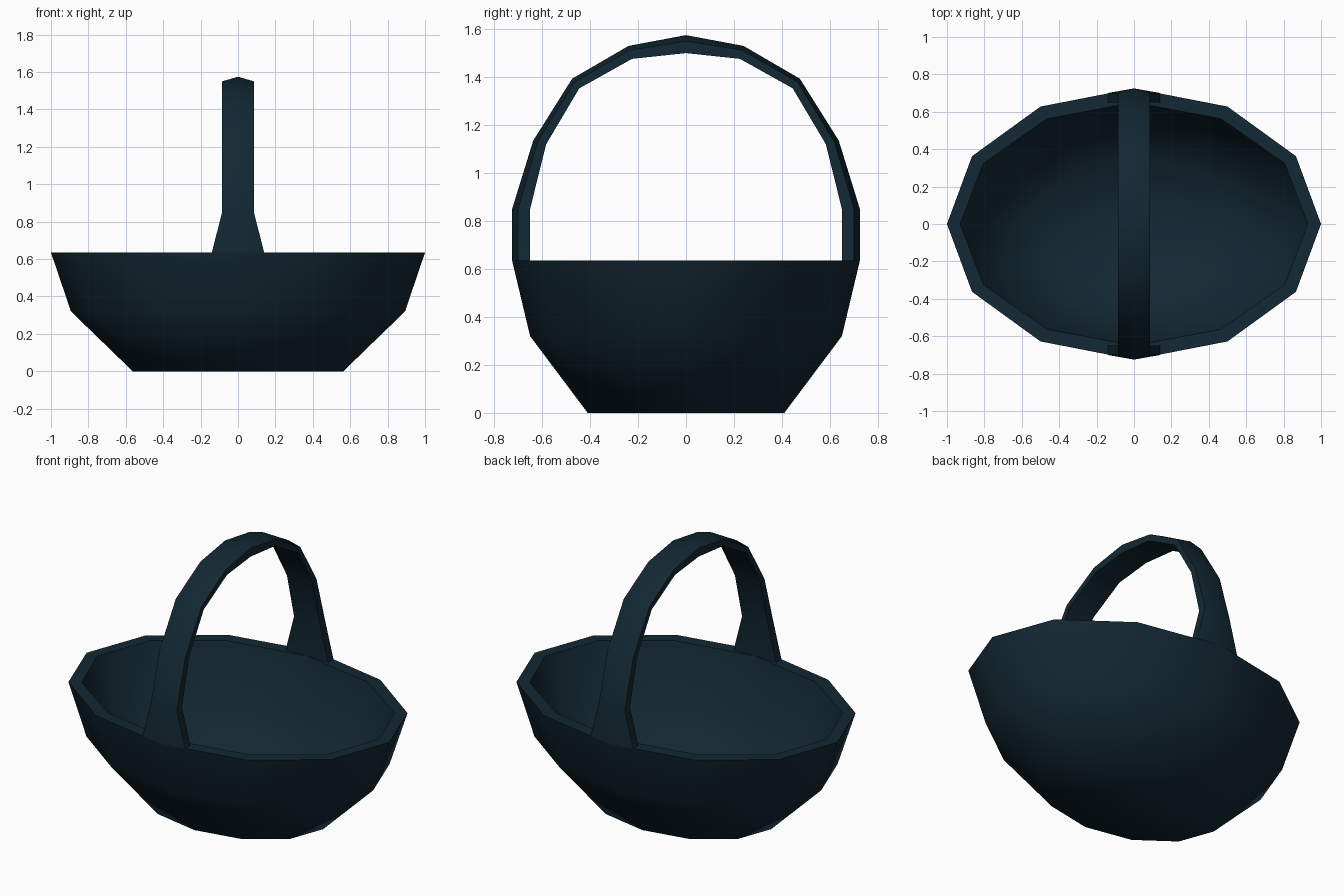
import bpy, bmesh, math

if "Cube" in bpy.data.objects:
    bpy.data.objects.remove(bpy.data.objects["Cube"])

teal = bpy.data.materials.new("dark teal")
teal.diffuse_color = (0.006, 0.021, 0.033, 1)
teal.use_nodes = True
teal.node_tree.nodes["Principled BSDF"].inputs["Base Color"].default_value = teal.diffuse_color


def loft(name, rings, close_ends):
    """Skin a list of closed rings with quads."""
    bm = bmesh.new()
    loops = [[bm.verts.new(p) for p in ring] for ring in rings]
    for a, b in zip(loops, loops[1:]):
        n = len(a)
        for i in range(n):
            j = (i + 1) % n
            bm.faces.new((a[i], a[j], b[j], b[i]))
    if close_ends:
        bm.faces.new(loops[0])
        bm.faces.new(loops[-1])
    bmesh.ops.recalc_face_normals(bm, faces=bm.faces)
    mesh = bpy.data.meshes.new(name)
    bm.to_mesh(mesh)
    bm.free()
    mesh.materials.append(teal)
    obj = bpy.data.objects.new(name, mesh)
    bpy.context.collection.objects.link(obj)
    bpy.context.view_layer.objects.active = obj
    obj.select_set(True)
    bpy.ops.object.shade_smooth_by_angle(angle=math.radians(60))
    obj.select_set(False)
    return obj


# Basket bowl: 12-sided oval, outer wall up, over the rim, inner wall down
def oval(rx, ry, z):
    return [(rx * math.cos(math.tau * i / 12), ry * math.sin(math.tau * i / 12), z)
            for i in range(12)]


bowl = [(0.563, 0.41, 0), (0.893, 0.65, 0.32), (1.0, 0.725, 0.635),
        (0.93, 0.65, 0.635), (0.82, 0.58, 0.34), (0.52, 0.37, 0.06)]
loft("basket_bowl", [oval(*r) for r in bowl], True)

# Handle: arched band with a ridged outer face, flared where it meets the rim
# half profile: outer y, outer z, inner y, inner z, half width
half = [(0.725, 0.635, 0.65, 0.635, 0.14),
        (0.725, 0.85, 0.65, 0.85, 0.085),
        (0.637, 1.135, 0.583, 1.12, 0.085),
        (0.475, 1.393, 0.445, 1.353, 0.085),
        (0.24, 1.53, 0.225, 1.476, 0.085),
        (0.0, 1.575, 0.0, 1.5, 0.085)]
path = half + [(-oy, oz, -iy, iz, w) for oy, oz, iy, iz, w in half[-2::-1]]


def section(oy, oz, iy, iz, w):
    sy, sz = oy + (iy - oy) * 0.33, oz + (iz - oz) * 0.33
    return [(0, oy, oz), (w, sy, sz), (w, iy, iz), (-w, iy, iz), (-w, sy, sz)]


loft("handle", [section(*p) for p in path], False)
